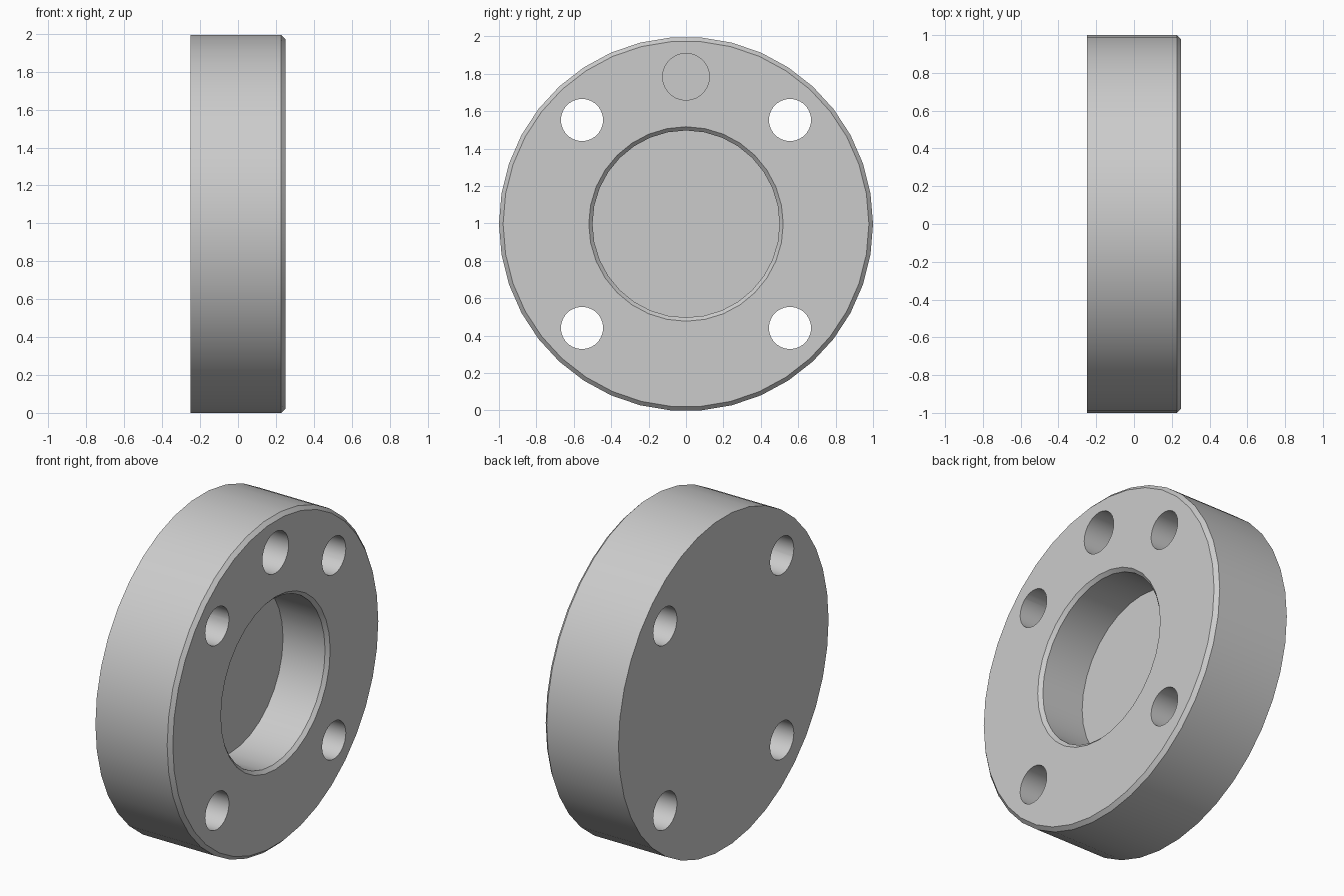
import bpy, bmesh, math

cube = bpy.data.objects.get("Cube")
if cube:
    bpy.data.objects.remove(cube, do_unlink=True)

grey = bpy.data.materials.new("light_grey")
grey.use_nodes = True
colour = (0.6, 0.6, 0.6, 1)
grey.diffuse_color = colour
grey.node_tree.nodes["Principled BSDF"].inputs["Base Color"].default_value = colour

SIDES = 38
CENTRE = math.cos(math.pi / SIDES)  # flat facet rests on the floor


def turned(name, profile, sides, y=0, z=0):
    """Solid turned about the x axis from (x, radius) points."""
    bm = bmesh.new()
    rings = []
    for x, r in profile:
        angles = [math.tau * i / sides for i in range(sides)]
        rings.append([bm.verts.new((x, y + r * math.cos(a), CENTRE + z + r * math.sin(a)))
                      for a in angles])
    for a, b in zip(rings, rings[1:]):
        for i in range(sides):
            j = (i + 1) % sides
            bm.faces.new((a[i], a[j], b[j], b[i]))
    bm.faces.new(rings[0])
    bm.faces.new(rings[-1])
    bmesh.ops.recalc_face_normals(bm, faces=bm.faces)
    mesh = bpy.data.meshes.new(name)
    bm.to_mesh(mesh)
    bm.free()
    mesh.materials.append(grey)
    obj = bpy.data.objects.new(name, mesh)
    bpy.context.collection.objects.link(obj)
    return obj


# Disc with a chamfered rim on one face
flange = turned("flange_disc", [(-0.25, 1), (0.228, 1), (0.25, 0.978)], SIDES)

# Central pocket with chamfered mouth, blind hole, four through holes
cutters = [
    turned("pocket_cutter", [(-0.05, 0.5), (0.23, 0.5), (0.27, 0.54)], 32),
    turned("blind_hole_cutter", [(-0.05, 0.125), (0.3, 0.125)], 28, z=0.787),
]
for sy in (-1, 1):
    for sz in (-1, 1):
        cutters.append(turned("bolt_hole_cutter", [(-0.3, 0.113), (0.3, 0.113)],
                              28, sy * 0.556, sz * 0.556))

bpy.ops.object.select_all(action="DESELECT")
bpy.context.view_layer.objects.active = flange
flange.select_set(True)
for cutter in cutters:
    cutter.hide_render = True
    mod = flange.modifiers.new("cut", "BOOLEAN")
    mod.operation = "DIFFERENCE"
    mod.solver = "EXACT"
    mod.object = cutter
    bpy.ops.object.modifier_apply(modifier=mod.name)
    bpy.data.objects.remove(cutter, do_unlink=True)

bpy.ops.object.shade_smooth_by_angle(angle=math.radians(30))
